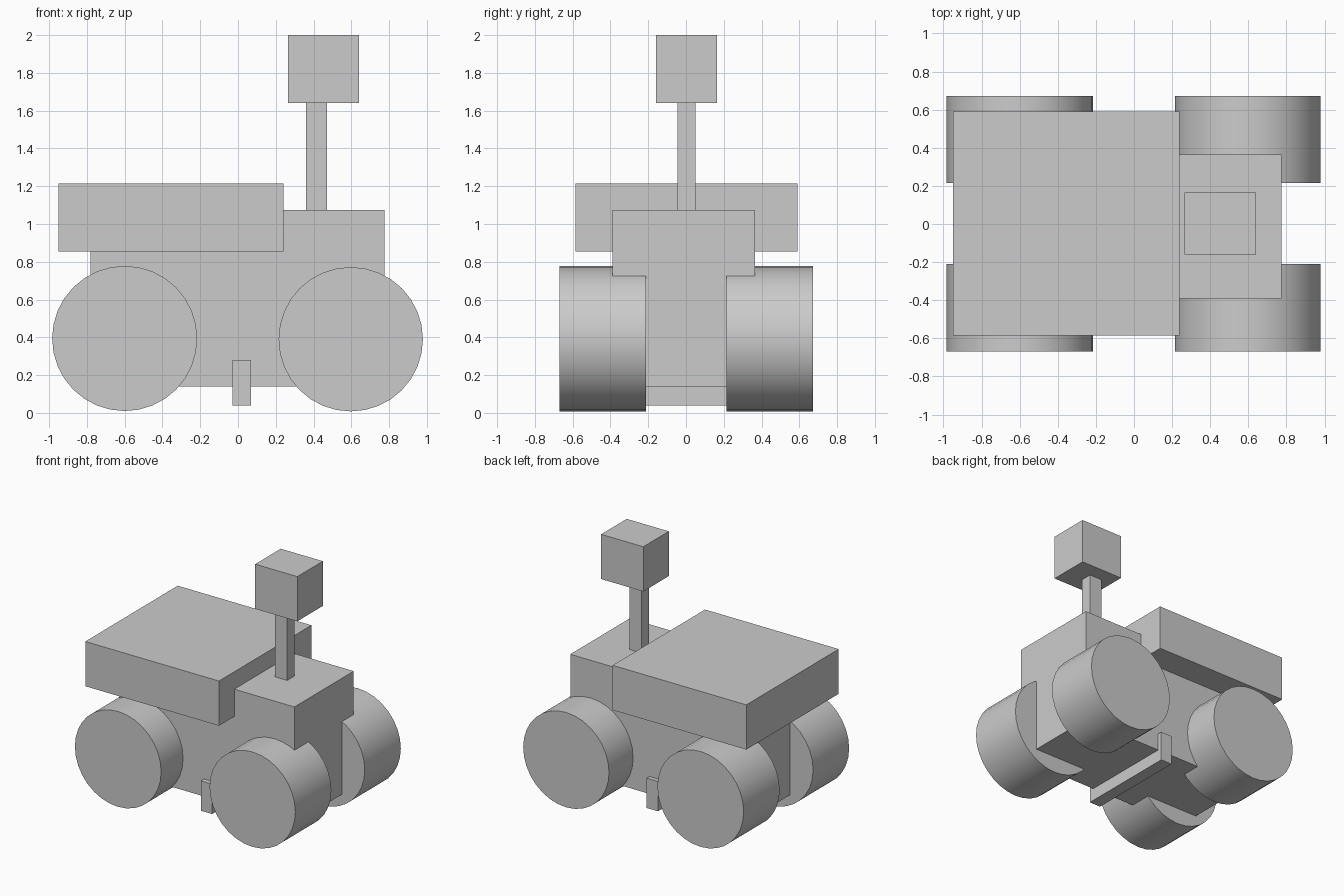
import bpy
import math
from mathutils import Vector

cube = bpy.data.objects.get("Cube")
if cube:
    bpy.data.objects.remove(cube, do_unlink=True)

# Single plain grey finish
grey = bpy.data.materials.new("light_grey")
grey.use_nodes = True
colour = (0.6, 0.6, 0.6, 1)
grey.diffuse_color = colour
grey.node_tree.nodes["Principled BSDF"].inputs["Base Color"].default_value = colour


def box(name, low, high):
    """Box spanning two opposite corners."""
    low, high = Vector(low), Vector(high)
    bpy.ops.mesh.primitive_cube_add(size=1, location=(low + high) / 2)
    obj = bpy.context.object
    obj.name = name
    obj.scale = high - low
    bpy.ops.object.transform_apply(location=False, rotation=False, scale=True)
    obj.data.materials.append(grey)


def wheel(name, x, y, z, radius, width):
    """Smooth drum with its axle along y."""
    bpy.ops.mesh.primitive_cylinder_add(
        vertices=32, radius=radius, depth=width,
        location=(x, y, z), rotation=(math.pi / 2, 0, 0))
    obj = bpy.context.object
    obj.name = name
    obj.data.materials.append(grey)
    bpy.ops.object.shade_smooth_by_angle(angle=math.radians(30))


# Chassis, overhanging rear deck and cross bar under the belly
box("body", (-0.78, -0.39, 0.14), (0.775, 0.365, 1.075))
box("deck", (-0.95, -0.585, 0.855), (0.24, 0.59, 1.215))
box("cross_bar", (-0.03, -0.43, 0.04), (0.07, 0.40, 0.28))

# Mast and sensor head
box("mast", (0.36, -0.045, 1.07), (0.47, 0.05, 1.65))
box("head", (0.265, -0.16, 1.64), (0.64, 0.165, 2.0))

# Four wheels, two on each side
for side, y in (("front", -0.44), ("back", 0.443)):
    wheel("left_wheel_" + side, 0.597, y, 0.39, 0.382, 0.458)
    wheel("right_wheel_" + side, -0.6, y, 0.394, 0.384, 0.458)
